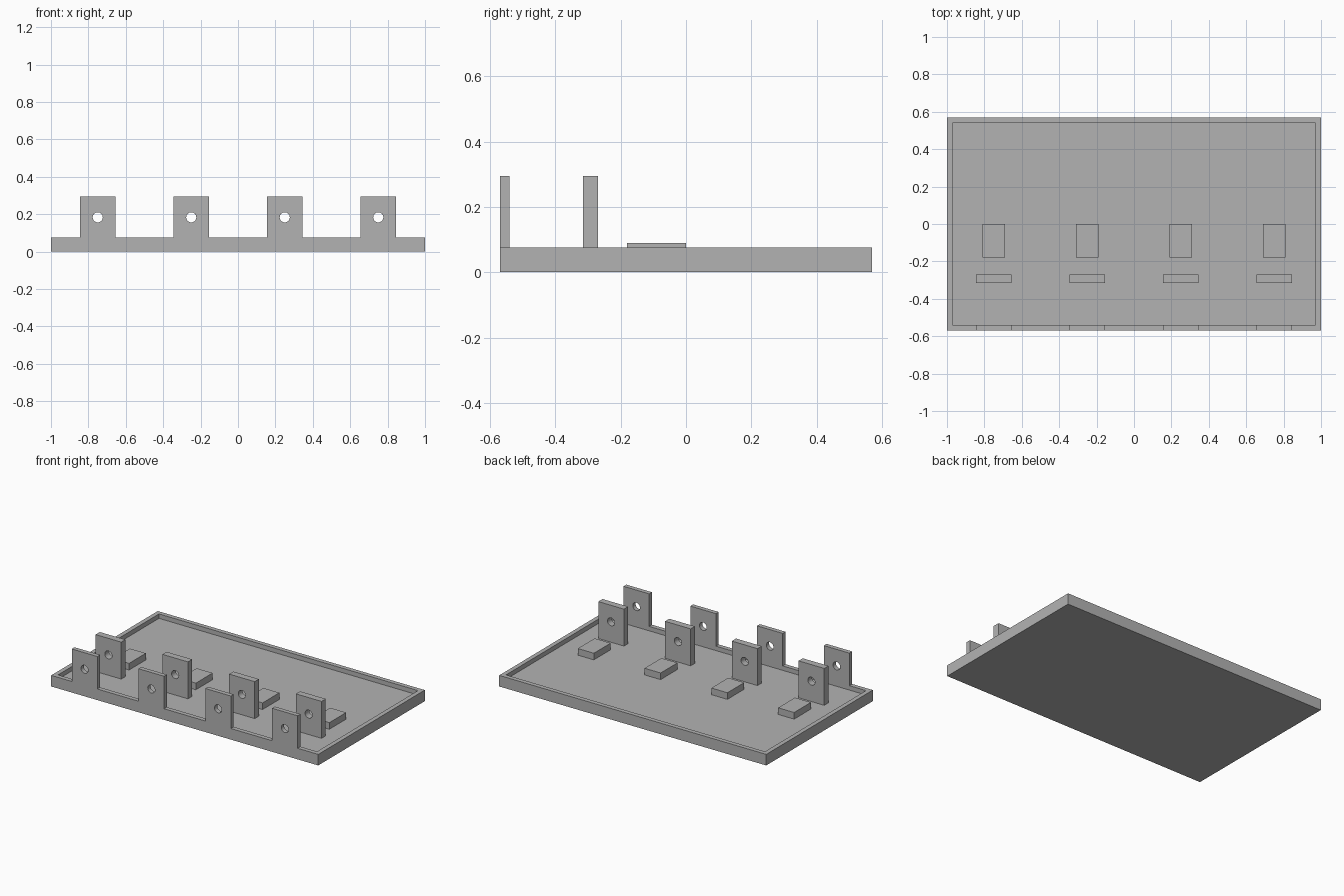
import bpy, bmesh, math
from mathutils import Matrix

default = bpy.data.objects.get("Cube")
if default:
    bpy.data.objects.remove(default, do_unlink=True)

# Main dimensions
HALF_X, HALF_Y, WALL = 1.0, 0.57, 0.03
FLOOR, RIM, TOP = 0.045, 0.075, 0.295
CENTRES = [-0.75, -0.25, 0.25, 0.75]
TAB_HALF = 0.096
HOLE_R, HOLE_Z = 0.027, 0.183

grey = bpy.data.materials.new("plain grey")
grey.use_nodes = True
grey.diffuse_color = (0.45, 0.45, 0.45, 1)
grey.node_tree.nodes["Principled BSDF"].inputs["Base Color"].default_value = (0.45, 0.45, 0.45, 1)


def finish(bm, name):
    bmesh.ops.recalc_face_normals(bm, faces=bm.faces)
    mesh = bpy.data.meshes.new(name)
    bm.to_mesh(mesh)
    bm.free()
    mesh.materials.append(grey)
    obj = bpy.data.objects.new(name, mesh)
    bpy.context.collection.objects.link(obj)
    return obj


def box(name, x0, x1, y0, y1, z0, z1):
    bm = bmesh.new()
    size = Matrix.Diagonal((x1 - x0, y1 - y0, z1 - z0, 1))
    place = Matrix.Translation(((x0 + x1) / 2, (y0 + y1) / 2, (z0 + z1) / 2))
    bmesh.ops.create_cube(bm, size=1, matrix=place @ size)
    return finish(bm, name)


def raise_faces(bm, faces, height):
    out = bmesh.ops.extrude_face_region(bm, geom=faces)["geom"]
    verts = [g for g in out if isinstance(g, bmesh.types.BMVert)]
    bmesh.ops.translate(bm, verts=verts, vec=(0, 0, height))
    return [g for g in out if isinstance(g, bmesh.types.BMFace)]


def drill(obj, cutter):
    mod = obj.modifiers.new("holes", "BOOLEAN")
    mod.operation, mod.solver, mod.object = "DIFFERENCE", "EXACT", cutter
    graph = bpy.context.evaluated_depsgraph_get()
    mesh = bpy.data.meshes.new_from_object(obj.evaluated_get(graph))
    obj.modifiers.clear()
    obj.data = mesh
    bpy.ops.object.select_all(action="DESELECT")
    obj.select_set(True)
    bpy.context.view_layer.objects.active = obj
    bpy.ops.object.shade_smooth_by_angle(angle=math.radians(30))


# Tray: a sheet of cells raised to floor, then rim, then front tabs
xs = [-HALF_X, -HALF_X + WALL]
for c in CENTRES:
    xs += [c - TAB_HALF, c + TAB_HALF]
xs += [HALF_X - WALL, HALF_X]
ys = [-HALF_Y, -HALF_Y + WALL, HALF_Y - WALL, HALF_Y]
bm = bmesh.new()
grid = [[bm.verts.new((x, y, 0)) for y in ys] for x in xs]
for a, b in zip(grid, grid[1:]):
    for j in range(len(ys) - 1):
        bm.faces.new((a[j], b[j], b[j + 1], a[j + 1]))


def on_rim(face):
    p = face.calc_center_median()
    return abs(p.x) > HALF_X - WALL or abs(p.y) > HALF_Y - WALL


def on_tab(face):
    p = face.calc_center_median()
    return p.y < -HALF_Y + WALL and any(abs(p.x - c) < TAB_HALF / 2 for c in CENTRES)


top = raise_faces(bm, list(bm.faces), FLOOR)
top = raise_faces(bm, [f for f in top if on_rim(f)], RIM - FLOOR)
raise_faces(bm, [f for f in top if on_tab(f)], TOP - RIM)
bmesh.ops.recalc_face_normals(bm, faces=bm.faces)
bmesh.ops.dissolve_limit(bm, angle_limit=0.01, verts=bm.verts, edges=bm.edges)
tray = finish(bm, "tray_with_front_tabs")

# Pin-hole cutters running through each pair of plates
bm = bmesh.new()
for c in CENTRES:
    place = Matrix.Translation((c, -0.42, HOLE_Z)) @ Matrix.Rotation(math.pi / 2, 4, "X")
    bmesh.ops.create_cone(bm, cap_ends=True, segments=32, radius1=HOLE_R,
                          radius2=HOLE_R, depth=0.5, matrix=place)
cutter = finish(bm, "hole_cutter")
cutter.hide_render = True
drill(tray, cutter)

# Inner bracket plates and low stop blocks
for i, c in enumerate(CENTRES, 1):
    plate = box(f"bracket_plate_{i}", c - TAB_HALF, c + TAB_HALF, -0.315, -0.27, FLOOR, TOP)
    drill(plate, cutter)
    box(f"stop_block_{i}", c - 0.06, c + 0.06, -0.18, 0, FLOOR, 0.09)

bpy.data.objects.remove(cutter, do_unlink=True)
